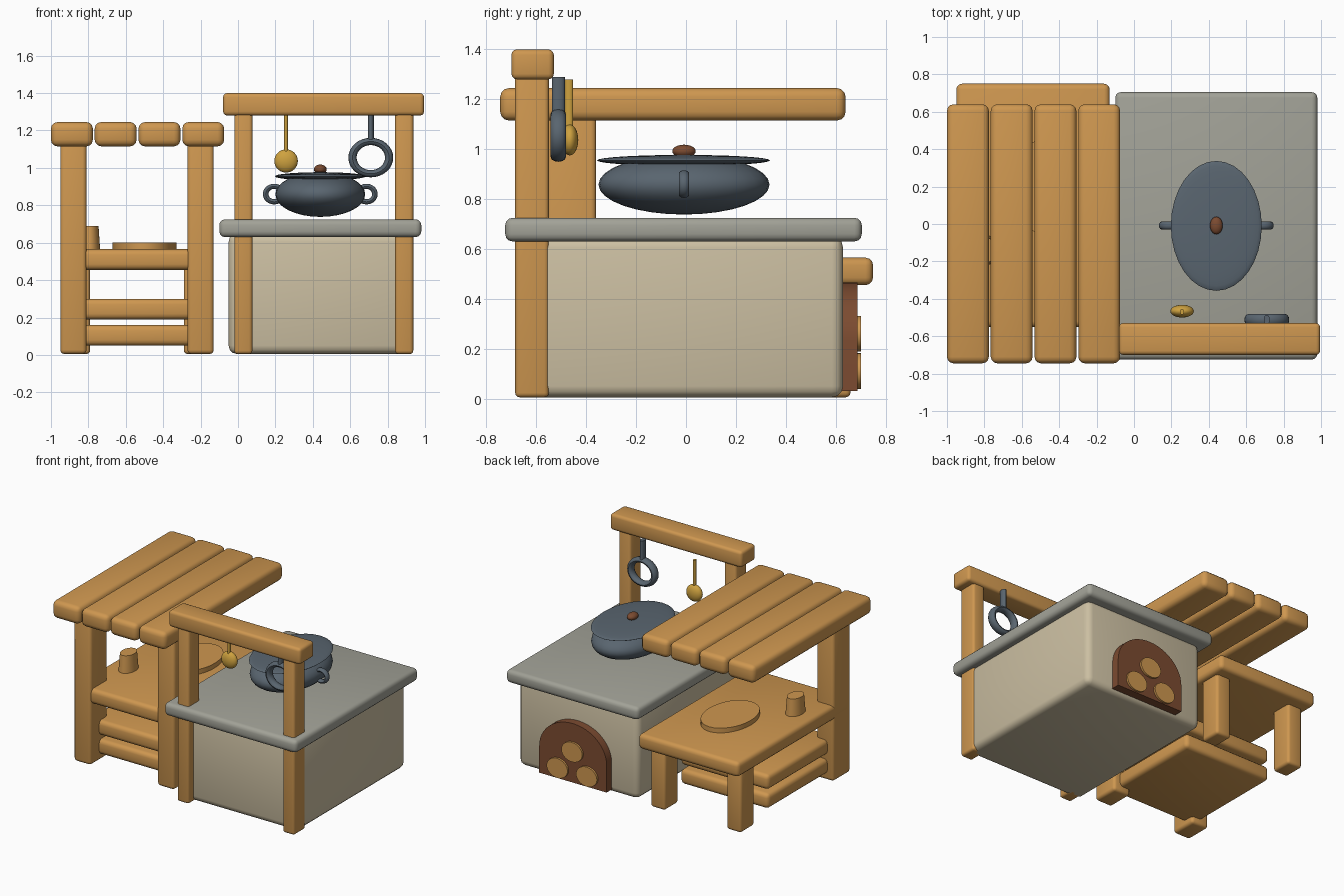
import bpy
import bmesh
import math

old = bpy.data.objects.get("Cube")
if old:
    bpy.data.objects.remove(old, do_unlink=True)


def material(name, rgb):
    mat = bpy.data.materials.new(name)
    mat.use_nodes = True
    mat.diffuse_color = (*rgb, 1)
    mat.node_tree.nodes["Principled BSDF"].inputs["Base Color"].default_value = (*rgb, 1)
    return mat


WOOD = material("warm wood", (0.62, 0.31, 0.08))
PLASTER = material("cream plaster", (0.60, 0.52, 0.36))
STONE = material("grey stone", (0.36, 0.36, 0.31))
IRON = material("dark iron", (0.10, 0.13, 0.16))
BROWN = material("red brown", (0.20, 0.07, 0.03))
BRASS = material("brass", (0.62, 0.36, 0.05))


def finish(obj, name, mat):
    obj.name = name
    obj.data.materials.clear()
    obj.data.materials.append(mat)
    bpy.ops.object.select_all(action="DESELECT")
    obj.select_set(True)
    bpy.context.view_layer.objects.active = obj
    bpy.ops.object.shade_smooth_by_angle(angle=math.radians(40))
    return obj


def from_bmesh(bm, name, mat):
    mesh = bpy.data.meshes.new(name)
    bm.to_mesh(mesh)
    bm.free()
    obj = bpy.data.objects.new(name, mesh)
    bpy.context.collection.objects.link(obj)
    return finish(obj, name, mat)


def box(name, mat, xs, ys, zs, bevel=0.028):
    """Rounded box given by its extent on each axis."""
    bm = bmesh.new()
    bmesh.ops.create_cube(bm, size=1)
    for v in bm.verts:
        for i, (low, high) in enumerate((xs, ys, zs)):
            v.co[i] = low if v.co[i] < 0 else high
    bmesh.ops.bevel(bm, geom=bm.edges[:], offset=bevel, segments=3,
                    profile=0.5, affect="EDGES", clamp_overlap=True)
    return from_bmesh(bm, name, mat)


def ellipsoid(name, mat, centre, radii):
    bm = bmesh.new()
    bmesh.ops.create_uvsphere(bm, u_segments=32, v_segments=16, radius=1)
    bmesh.ops.scale(bm, vec=radii, verts=bm.verts)
    bmesh.ops.translate(bm, vec=centre, verts=bm.verts)
    return from_bmesh(bm, name, mat)


def cylinder(name, mat, centre, radii, height, taper=1.0, along_y=False):
    """Upright elliptical cylinder, or one lying along y."""
    bm = bmesh.new()
    bmesh.ops.create_cone(bm, cap_ends=True, segments=32, radius1=1,
                          radius2=taper, depth=height)
    bmesh.ops.scale(bm, vec=(radii[0], radii[1], 1), verts=bm.verts)
    if along_y:
        for v in bm.verts:
            v.co = (v.co.x, -v.co.z, v.co.y)
    bmesh.ops.translate(bm, vec=centre, verts=bm.verts)
    return from_bmesh(bm, name, mat)


def ring(name, mat, centre, major, minor, scale):
    """Torus standing in the xz plane."""
    bpy.ops.mesh.primitive_torus_add(major_segments=32, minor_segments=12,
                                     major_radius=major, minor_radius=minor)
    obj = bpy.context.object
    for v in obj.data.vertices:
        x, y, z = v.co
        v.co = (x * scale[0], -z * scale[1], y * scale[2])
    obj.location = centre
    return finish(obj, name, mat)


# Stove block and worktop
box("stove_body", PLASTER, (-0.05, 0.93), (-0.63, 0.63), (0.005, 0.65), 0.045)
box("stove_worktop", STONE, (-0.10, 0.98), (-0.725, 0.705), (0.63, 0.725), 0.03)

# Hanging rack over the stove
for side, x in (("right", -0.02), ("left", 0.84)):
    box(f"rack_post_{side}", WOOD, (x, x + 0.097), (-0.685, -0.55), (0.005, 1.31), 0.018)
box("rack_beam", WOOD, (-0.08, 0.995), (-0.70, -0.53), (1.28, 1.40), 0.022)

# Arched fire opening: straight sides under a half ellipse
STOVE_X, HALF, SPRING = 0.44, 0.275, 0.23
outline = [(-HALF, 0.03)]
for i in range(25):
    a = math.pi * (1 - i / 24)
    outline.append((HALF * math.cos(a), SPRING + 0.235 * math.sin(a)))
outline.append((HALF, 0.03))
bm = bmesh.new()
face = bm.faces.new([bm.verts.new((STOVE_X + x, 0.60, z)) for x, z in outline])
extruded = bmesh.ops.extrude_face_region(bm, geom=[face])["geom"]
bmesh.ops.translate(bm, vec=(0, 0.088, 0),
                    verts=[g for g in extruded if isinstance(g, bmesh.types.BMVert)])
bmesh.ops.recalc_face_normals(bm, faces=bm.faces)
from_bmesh(bm, "fire_opening", BROWN)

# Stacked log ends
for i, (dx, z) in enumerate(((0, 0.26), (-0.12, 0.11), (0.12, 0.11))):
    cylinder(f"log_{i + 1}", WOOD, (STOVE_X + dx, 0.655, z), (0.085, 0.072),
             0.095, along_y=True)

# Cooking pot with lid, knob and handles
ellipsoid("pot_body", IRON, (STOVE_X, -0.008, 0.858), (0.24, 0.343, 0.12))
ellipsoid("pot_lid", IRON, (STOVE_X, -0.01, 0.955), (0.243, 0.347, 0.022))
ellipsoid("pot_knob", BROWN, (STOVE_X, -0.008, 0.992), (0.034, 0.047, 0.026))
for side, s in (("right", -1), ("left", 1)):
    ring(f"pot_handle_{side}", IRON, (STOVE_X + s * 0.247, -0.008, 0.86),
         0.045, 0.015, (1, 1.4, 0.92))

# Hanging ring pan
ring("pan_ring", IRON, (0.71, -0.512, 1.055), 0.098, 0.022, (1, 1.4, 0.88))
cylinder("pan_handle", IRON, (0.71, -0.512, 1.22), (0.016, 0.026), 0.14)

# Hanging ladle
ellipsoid("ladle_bowl", BRASS, (0.257, -0.466, 1.037), (0.063, 0.034, 0.062))
cylinder("ladle_handle", BRASS, (0.257, -0.469, 1.18), (0.010, 0.016), 0.20)

# Table, its shelves, and the tall posts and short legs that carry it
box("table_top", WOOD, (-0.95, -0.13), (-0.55, 0.75), (0.455, 0.565), 0.03)
for i, z in enumerate((0.05, 0.19)):
    box(f"shelf_{i + 1}", WOOD, (-0.90, -0.18), (-0.46, 0.33), (z, z + 0.11), 0.03)
for side, s in (("right", -1), ("left", 1)):
    x = -0.54 + s * 0.34
    box(f"roof_post_{side}", WOOD, (x - 0.07, x + 0.07), (-0.56, -0.36), (0.005, 1.15), 0.022)
    x = -0.54 + s * 0.31
    box(f"table_leg_{side}", WOOD, (x - 0.06, x + 0.06), (0.50, 0.66), (0.005, 0.48), 0.02)

# Slatted roof
for i in range(4):
    x = -1.0 + i * 0.234
    box(f"roof_board_{i + 1}", WOOD, (x, x + 0.224), (-0.745, 0.64), (1.115, 1.245), 0.035)

# Tableware
cylinder("plate", WOOD, (-0.50, 0.20, 0.58), (0.17, 0.245), 0.04)
cylinder("cup", WOOD, (-0.795, -0.14, 0.625), (0.058, 0.083), 0.13, taper=0.85)
